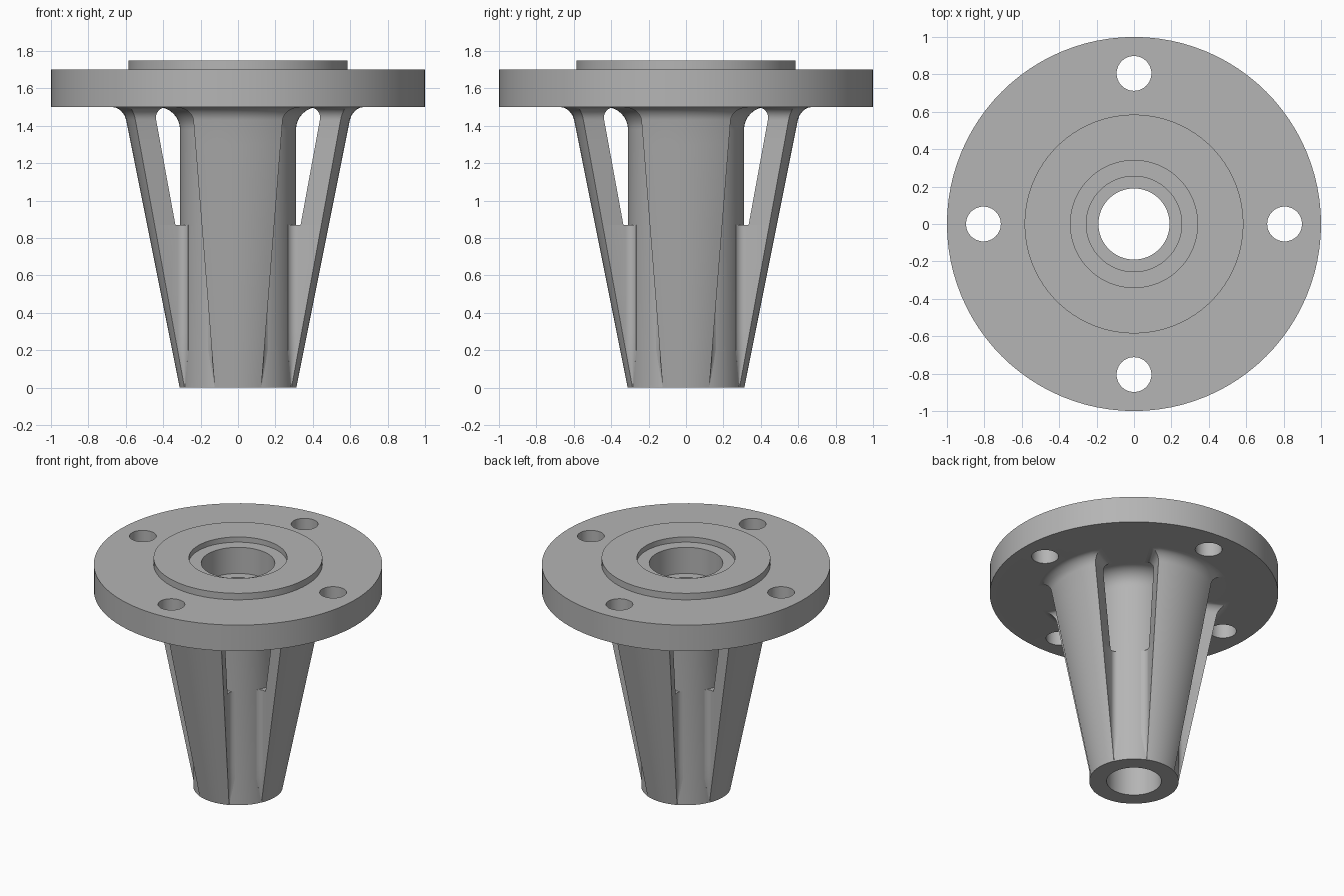
import bpy, bmesh
from math import sin, cos, pi, sqrt, radians

if "Cube" in bpy.data.objects:
    bpy.data.objects.remove(bpy.data.objects["Cube"], do_unlink=True)

grey = bpy.data.materials.new("cast_grey")
grey.use_nodes = True
colour = (0.46, 0.46, 0.46, 1)
grey.diffuse_color = colour
grey.node_tree.nodes["Principled BSDF"].inputs["Base Color"].default_value = colour

TUBE, SLOT, FLANGE = 0.31, 0.87, 1.5   # tube radius, slot floor, flange underside
HALF = radians(23.5)                   # half angle of a leg


def add_object(name, mesh):
    ob = bpy.data.objects.new(name, mesh)
    bpy.context.collection.objects.link(ob)
    return ob


def loft(name, rings, ring_closed, caps):
    """Skin a list of point rings; without caps the last ring joins the first."""
    bm = bmesh.new()
    rows = [[bm.verts.new(p) for p in ring] for ring in rings]
    n = len(rows[0])
    pairs = list(zip(rows, rows[1:])) + ([] if caps else [(rows[-1], rows[0])])
    for a, b in pairs:
        for i in range(n if ring_closed else n - 1):
            j = (i + 1) % n
            bm.faces.new((a[i], a[j], b[j], b[i]))
    if caps:
        bm.faces.new(rows[0])
        bm.faces.new(rows[-1])
    bmesh.ops.recalc_face_normals(bm, faces=bm.faces)
    mesh = bpy.data.meshes.new(name)
    bm.to_mesh(mesh)
    bm.free()
    mesh.materials.append(grey)
    return mesh


def polar(r, a, z):
    return (r * cos(a), r * sin(a), z)


# Hub: tube, flange and raised rim with stepped bore, turned as one profile
fillet = 0.12
flare = [(TUBE + fillet * (1 - cos(t)), FLANGE - fillet * (1 - sin(t)))
         for t in (i * pi / 16 for i in range(9))]
profile = [(0.19, 0), (TUBE, 0)] + flare + [
    (1, FLANGE), (1, 1.7), (0.585, 1.7), (0.585, 1.75), (0.34, 1.75),
    (0.34, 1.71), (0.255, 1.71), (0.255, 1.51), (0.19, 1.51)]
SEG = 96
hub = add_object("hub_and_flange", loft(
    "hub_and_flange",
    [[polar(r, 2 * pi * k / SEG, z) for r, z in profile] for k in range(SEG)],
    ring_closed=True, caps=False))

# Four bolt holes through the flange
for k in range(4):
    x, y, _ = polar(0.805, k * pi / 2, 0)
    bpy.ops.mesh.primitive_cylinder_add(vertices=48, radius=0.093, depth=0.6,
                                        location=(x, y, 1.6))
    cutter = bpy.context.object
    cutter.hide_render = True
    mod = hub.modifiers.new("bolt_hole", 'BOOLEAN')
    mod.operation, mod.object, mod.solver = 'DIFFERENCE', cutter, 'EXACT'
    bpy.context.view_layer.objects.active = hub
    bpy.ops.object.modifier_apply(modifier=mod.name)
    bpy.data.objects.remove(cutter, do_unlink=True)


def arc(r, a, b, z, n=12):
    return [polar(r, a + (b - a) * i / n, z) for i in range(n + 1)]


def lower_ring(z):
    """Leg section joined to the tube by a small root fillet."""
    outer = TUBE + 0.002 + 0.2 * z
    f = min(0.04, outer - TUBE - 0.001)
    root = [(TUBE + f * (1 - sin(t)), HALF + f * (1 - cos(t)) / TUBE)
            for t in (i * pi / 8 for i in range(5))]
    wide = root[-1][1]
    return (arc(outer, -HALF, HALF, z) + [polar(r, a, z) for r, a in root]
            + arc(0.25, wide, -wide, z)
            + [polar(r, -a, z) for r, a in reversed(root)])


def upper_ring(z):
    """Free leg section that flares where it meets the flange."""
    u = max(0, (z - 1.43) / (FLANGE - 1.43))
    t = 1 - sqrt(max(0, 1 - u * u))
    outer = TUBE + 0.002 + 0.2 * z + 0.06 * t
    inner = 0.365 + 0.2 * (z - SLOT) - 0.05 * t
    a = HALF + 0.12 * t
    return arc(outer, -a, a, z) + arc(inner, a, -a, z)


low_z = [0, 0.03, 0.06, 0.1, 0.14, 0.2, 0.3, 0.5, SLOT]
high_z = [SLOT, 1.1, 1.3] + [1.43 + 0.07 * sin(i * pi / 16) for i in range(9)]
lower = loft("leg_root", [lower_ring(z) for z in low_z], True, True)
upper = loft("leg_arm", [upper_ring(z) for z in high_z], True, True)

# Four legs around the tube
parts = [hub]
for k, side in enumerate(("left", "back", "right", "front")):
    for part, mesh in (("root", lower), ("arm", upper)):
        ob = add_object(f"{side}_leg_{part}", mesh)
        ob.rotation_euler.z = k * pi / 2
        parts.append(ob)

# Smooth round surfaces, crisp machined edges
bpy.ops.object.select_all(action='DESELECT')
for ob in (hub, parts[1], parts[2]):
    ob.select_set(True)
bpy.context.view_layer.objects.active = hub
bpy.ops.object.shade_smooth_by_angle(angle=radians(30))
